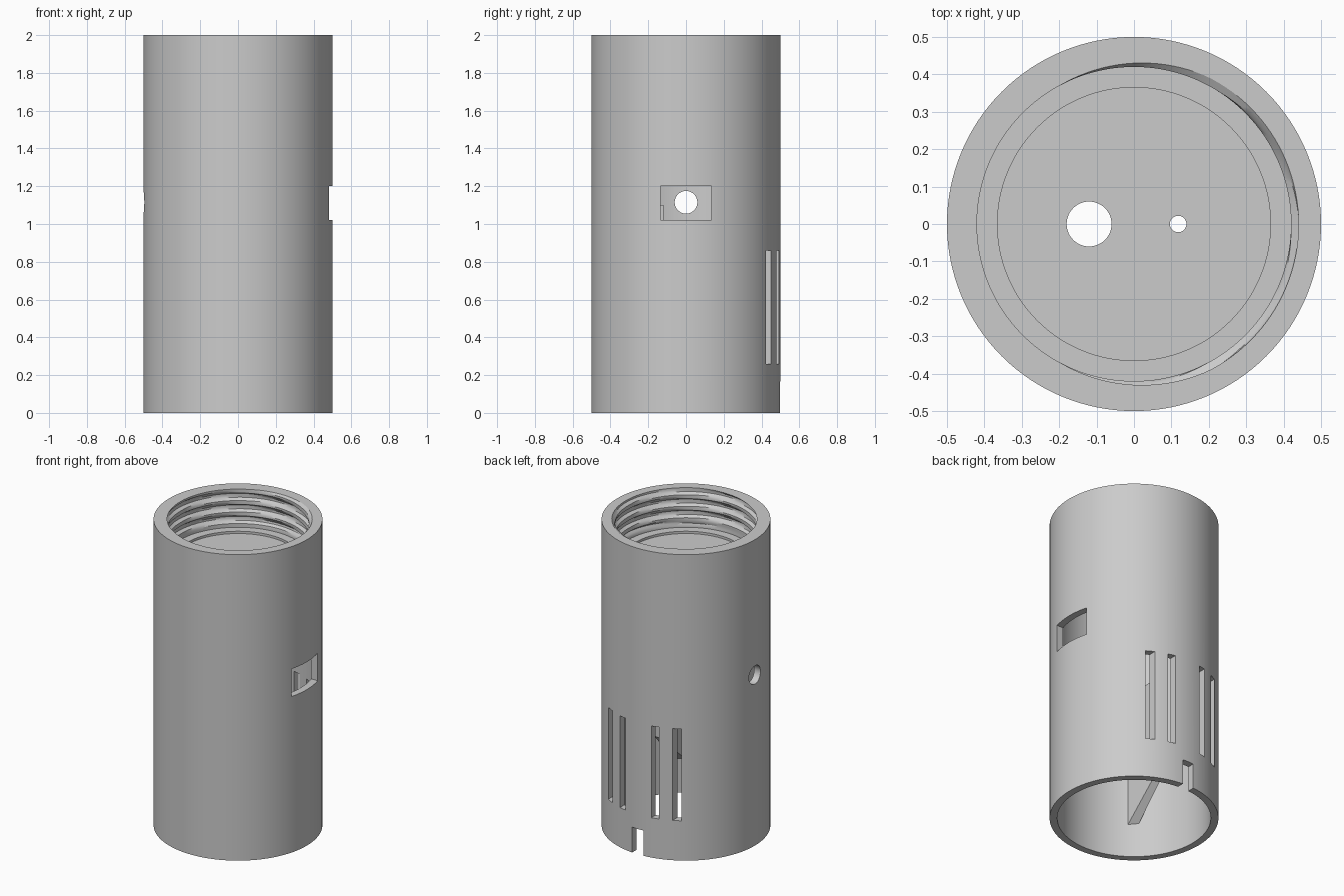
import bpy, bmesh, math
from mathutils import Matrix

if "Cube" in bpy.data.objects:
    bpy.data.objects.remove(bpy.data.objects["Cube"])

SEG = 128
grey = bpy.data.materials.new("light_grey")
grey.diffuse_color = (0.6, 0.6, 0.6, 1)
grey.use_nodes = True
grey.node_tree.nodes["Principled BSDF"].inputs["Base Color"].default_value = grey.diffuse_color


def make_object(name, bm, helper=False):
    bmesh.ops.recalc_face_normals(bm, faces=bm.faces)
    mesh = bpy.data.meshes.new(name)
    bm.to_mesh(mesh)
    bm.free()
    mesh.materials.append(grey)
    ob = bpy.data.objects.new(name, mesh)
    bpy.context.collection.objects.link(ob)
    ob.hide_render = helper
    return ob


def thread_radius(z, angle):
    """Helical screw thread: ridge at 0.42, groove at 0.44."""
    phase = ((2 - z) / 0.075 + angle / math.tau) % 1
    wave = abs(phase * 2 - 1)
    groove = min(1, max(0, (wave - 0.35) / 0.3))
    fade = min(1, max(0, (z - 1.77) / 0.02))
    return 0.42 + 0.02 * groove * fade


# Tube: outer wall, threaded bore, stepped floor, lower chamber
rows = [(0.5, 0), (0.5, 2)]
rows += [(None, 2 - i * 0.0125) for i in range(20)]
rows += [(0.42, 1.75), (0.365, 1.75), (0.365, 1.735)]
under = [(0.455, 1.66), (0.455, 0)]

bm = bmesh.new()


def ring(r, z):
    out = []
    for k in range(SEG):
        a = math.tau * k / SEG
        rr = thread_radius(z, a) if r is None else r
        out.append(bm.verts.new((rr * math.cos(a), rr * math.sin(a), z)))
    return out


rings = [ring(r, z) for r, z in rows]
floor_ring = rings[-1]
low = [ring(r, z) for r, z in under]


def bridge(a, b):
    for k in range(SEG):
        n = (k + 1) % SEG
        bm.faces.new((a[k], a[n], b[n], b[k]))


for a, b in zip(rings, rings[1:]):
    bridge(a, b)
bridge(low[0], low[1])
bridge(low[1], rings[0])
bm.faces.new(floor_ring)
bm.faces.new(low[0])
tube = make_object("tube_body", bm)


# Cutters
def box(name, x0, x1, y0, y1, z0, z1):
    b = bmesh.new()
    m = Matrix.Translation(((x0 + x1) / 2, (y0 + y1) / 2, (z0 + z1) / 2)) @ \
        Matrix.Diagonal((x1 - x0, y1 - y0, z1 - z0, 1))
    bmesh.ops.create_cube(b, size=1, matrix=m)
    return make_object(name, b, True)


def rod(name, r, depth, matrix):
    b = bmesh.new()
    bmesh.ops.create_cone(b, cap_ends=True, segments=48, radius1=r, radius2=r,
                          depth=depth, matrix=matrix)
    return make_object(name, b, True)


cutters = [
    box("window_cutter", 0.3, 0.6, -0.135, 0.135, 1.02, 1.2),
    box("notch_cutter", -0.04, 0.04, 0.38, 0.6, -0.1, 0.165),
    rod("side_hole_cutter", 0.06, 0.3,
        Matrix.Translation((-0.47, 0, 1.115)) @ Matrix.Rotation(math.pi / 2, 4, 'Y')),
    rod("large_floor_hole_cutter", 0.06, 0.4, Matrix.Translation((-0.12, 0, 1.7))),
    rod("small_floor_hole_cutter", 0.022, 0.4, Matrix.Translation((0.118, 0, 1.7))),
]
# Four vent slots on the back
for x in (-0.241, -0.117, 0.117, 0.241):
    cutters.append(box("vent_cutter", x - 0.024, x + 0.024, 0.3, 0.6, 0.26, 0.86))

for c in cutters:
    mod = tube.modifiers.new(c.name, 'BOOLEAN')
    mod.operation = 'DIFFERENCE'
    mod.solver = 'EXACT'
    mod.object = c

# Apply the cuts, then drop the cutters
bpy.context.view_layer.update()
cut_mesh = bpy.data.meshes.new_from_object(
    tube.evaluated_get(bpy.context.evaluated_depsgraph_get()))
tube.modifiers.clear()
tube.data = cut_mesh
for c in cutters:
    bpy.data.objects.remove(c)

# Pair of inner support ribs with sloped undersides
for name, s in (("left_rib", -1), ("right_rib", 1)):
    b = bmesh.new()
    profile = [(-0.37, 0.22), (-0.12, 0.45), (-0.12, 1.1), (-0.37, 1.1)]
    inner = [b.verts.new((s * 0.265, y, z)) for y, z in profile]
    outer = [b.verts.new((s * 0.315, max(y, -0.335), z)) for y, z in profile]
    b.faces.new(inner)
    b.faces.new(outer)
    for k in range(4):
        n = (k + 1) % 4
        b.faces.new((inner[k], inner[n], outer[n], outer[k]))
    make_object(name, b)

# Smooth the round walls, keep edges sharp
bpy.ops.object.select_all(action='DESELECT')
tube.select_set(True)
bpy.context.view_layer.objects.active = tube
bpy.ops.object.shade_smooth_by_angle(angle=math.radians(30))
